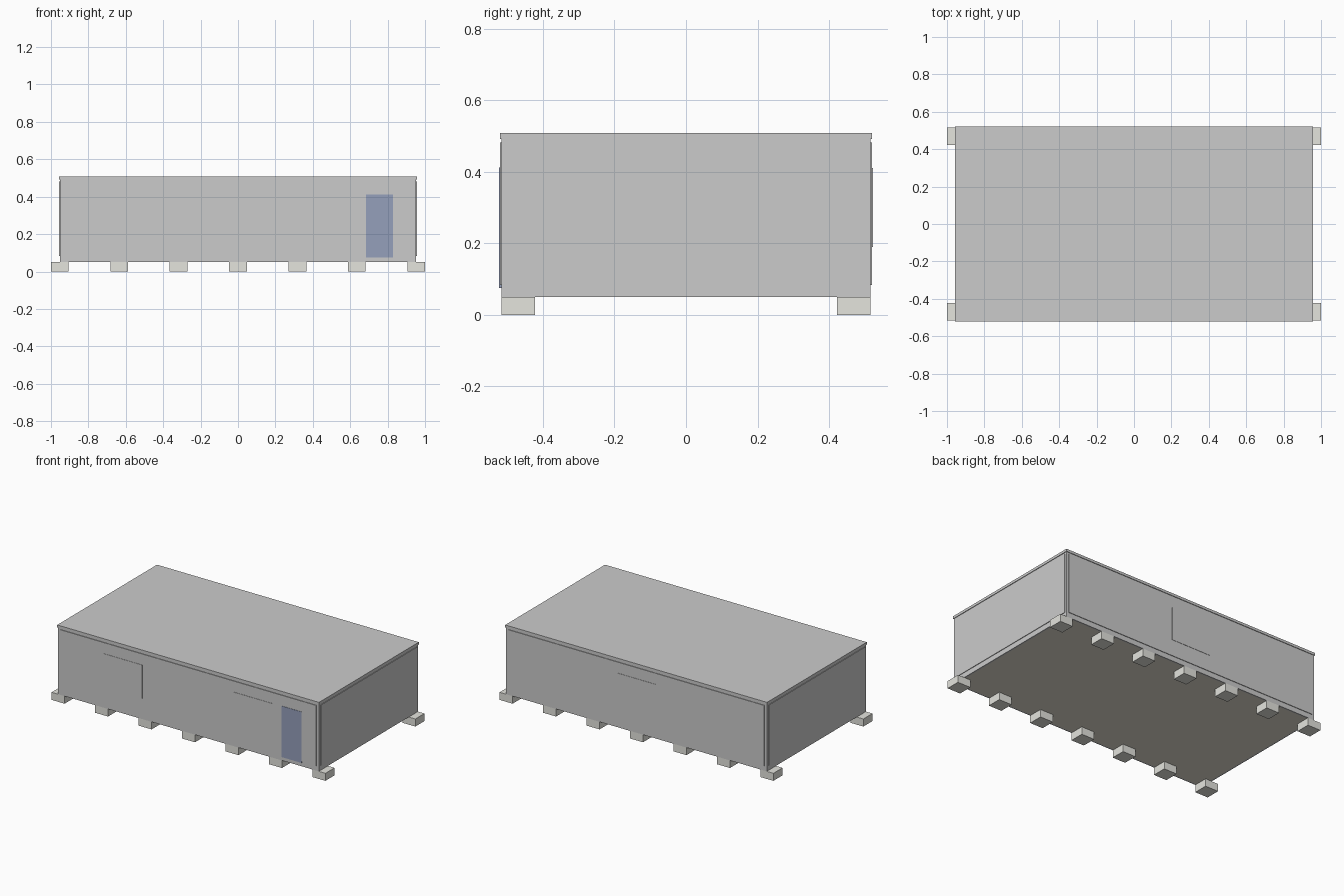
import bpy

if "Cube" in bpy.data.objects:
    bpy.data.objects.remove(bpy.data.objects["Cube"])


def material(name, rgb):
    m = bpy.data.materials.new(name)
    m.diffuse_color = (*rgb, 1)
    m.use_nodes = True
    m.node_tree.nodes["Principled BSDF"].inputs["Base Color"].default_value = m.diffuse_color
    return m


def box(name, x, y, z, mat=None):
    """Box given by its (min, max) range on each axis."""
    lo, hi = zip(x, y, z)
    bpy.ops.mesh.primitive_cube_add(
        size=1, location=[(a + b) / 2 for a, b in zip(lo, hi)])
    ob = bpy.context.object
    ob.name = name
    ob.scale = [b - a for a, b in zip(lo, hi)]
    bpy.ops.object.transform_apply(location=False, rotation=False, scale=True)
    if mat:
        ob.data.materials.append(mat)
    return ob


def span(side, a, b):
    """Range a..b mirrored to the given side."""
    return tuple(sorted((side * a, side * b)))


concrete = material("concrete", (0.78, 0.78, 0.73))
floor_mat = material("floor", (0.78, 0.75, 0.66))
door_blue = material("door_blue", (0.30, 0.35, 0.50))

HX, HY = 0.952, 0.5165      # frame half sizes
OX, OY = 0.956, 0.5205      # outer faces of panels and roof
Z0, Z1 = 0.05, 0.508        # underside and roof top
P0, P1 = 0.083, 0.482       # wall panel heights

# Foundation blocks, seven along each long side
for i in range(7):
    cx = -0.9525 + i * 0.3175
    for s in (-1, 1):
        box("foundation_block", (cx - 0.0475, cx + 0.0475),
            span(s, 0.422, HY), (0, Z0), concrete)

# Floor in three modules
for i in range(3):
    x0 = -HX + 0.01 + i * (HX - 0.01) * 2 / 3
    box("floor_module", (x0, x0 + (HX - 0.01) * 2 / 3),
        (-HY + 0.01, HY - 0.01), (Z0, P0), floor_mat)

# Base rails, top rails, posts and wall panels
for s in (-1, 1):
    for name, z in (("base_rail", (Z0, P0)), ("top_rail", (P1, 0.491))):
        box(name + "_long", (-HX, HX), span(s, HY - 0.01, HY), z)
        box(name + "_end", span(s, HX - 0.01, HX),
            (-HY + 0.01, HY - 0.01), z)
    for t in (-1, 1):
        box("corner_post", span(s, HX - 0.016, HX),
            span(t, HY - 0.016, HY), (P0, P1))
    box("long_wall_panel", (-HX + 0.016, HX - 0.016),
        span(s, HY - 0.016, OY), (P0, P1))
    box("end_wall_panel", span(s, HX - 0.016, OX),
        (-0.5, 0.5), (P0, P1))

# Roof slab
box("roof", (-OX, OX), (-OY, OY), (0.491, Z1))

# Windows: two in front, one at the back
for cx, s in ((-0.477, -1), (0.477, -1), (0, 1)):
    box("window", (cx - 0.143, cx + 0.143),
        span(s, OY - 0.002, OY + 0.002), (0.19, 0.41))

# Front door
box("door", (0.685, 0.83), span(-1, OY - 0.006, OY + 0.002),
    (0.075, 0.412), door_blue)
